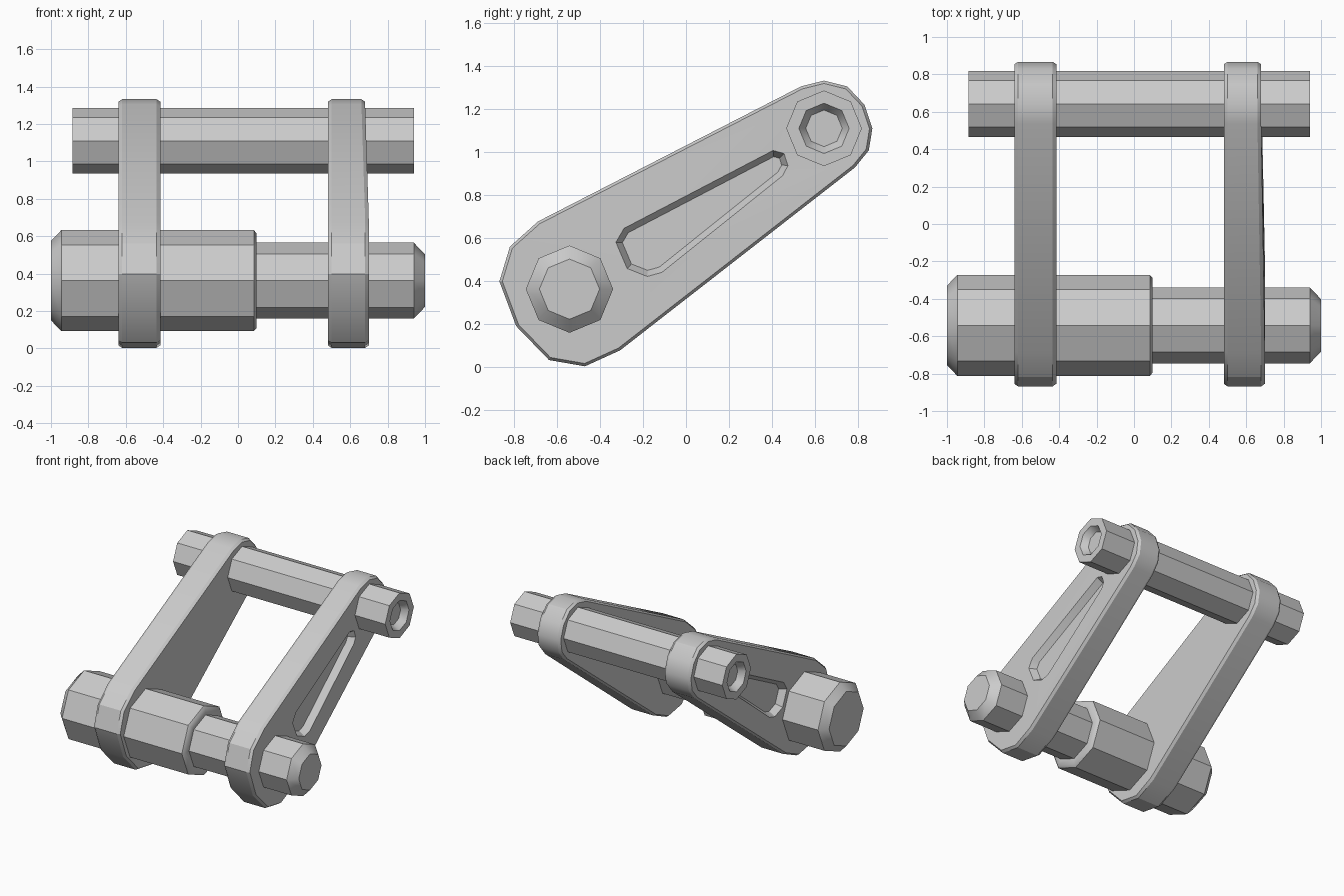
import bpy, bmesh, math
from mathutils import Vector

if "Cube" in bpy.data.objects:
    bpy.data.objects.remove(bpy.data.objects["Cube"])


def finish(name, bm, smooth_angle):
    bmesh.ops.recalc_face_normals(bm, faces=bm.faces)
    me = bpy.data.meshes.new(name)
    bm.to_mesh(me)
    bm.free()
    me.shade_smooth()
    me.set_sharp_from_angle(angle=math.radians(smooth_angle))
    ob = bpy.data.objects.new(name, me)
    bpy.context.collection.objects.link(ob)
    return ob


def bridge(bm, a, b):
    n = len(a)
    for i in range(n):
        j = (i + 1) % n
        bm.faces.new((a[i], a[j], b[j], b[i]))


def lathe_x(name, cy, cz, profile, sides=8):
    """Turn an (x, radius) profile about an axis parallel to x."""
    bm = bmesh.new()
    rings = []
    for x, r in profile:
        rings.append([bm.verts.new((x, cy + r * math.cos(2 * math.pi * k / sides),
                                    cz + r * math.sin(2 * math.pi * k / sides)))
                      for k in range(sides)])
    for a, b in zip(rings, rings[1:]):
        bridge(bm, a, b)
    bm.faces.new(rings[0])
    bm.faces.new(rings[-1])
    return finish(name, bm, 44)


def inset(pts, d):
    """Mitred inset of a clockwise (y, z) outline."""
    out = []
    for i, p in enumerate(pts):
        p, a, b = Vector(p), Vector(pts[i - 1]), Vector(pts[(i + 1) % len(pts)])
        e1, e2 = (p - a).normalized(), (b - p).normalized()
        n1, n2 = Vector((e1.y, -e1.x)), Vector((e2.y, -e2.x))
        out.append(p + (n1 + n2) * d / (1 + n1.dot(n2)))
    return out


OUTLINE = [(0.642, 1.332), (0.75, 1.305), (0.83, 1.22), (0.867, 1.11), (0.85, 1.007),
           (0.786, 0.928), (-0.307, 0.077), (-0.47, 0.003), (-0.637, 0.032),
           (-0.79, 0.19), (-0.868, 0.398), (-0.819, 0.56), (-0.688, 0.677), (0.535, 1.305)]
POCKET = [(0.405, 1.007), (0.456, 0.993), (0.474, 0.937), (0.45, 0.89), (-0.112, 0.44),
          (-0.18, 0.421), (-0.274, 0.458), (-0.326, 0.58), (-0.288, 0.645)]


def link_plate(name, inner, outer, taper):
    s = 1 if outer > inner else -1
    bm = bmesh.new()

    def ring(pts, x, thin=0):
        vs = []
        for y, z in pts:
            # the plate gets thinner from the wide end to the narrow end
            u = ((y + 0.545) * 1.185 + (z - 0.36) * 0.75) / 1.402
            t = min(1, max(0, (u - 0.34) / 0.8))
            vs.append(bm.verts.new((x - s * thin * t, y, z)))
        return vs

    # bevelled body
    edge = inset(OUTLINE, 0.013)
    back = ring(edge, inner)
    side_a = ring(OUTLINE, inner + s * 0.02)
    side_b = ring(OUTLINE, outer - s * 0.02, taper)
    front = ring(edge, outer, taper)
    bm.faces.new(back)
    for a, b in ((back, side_a), (side_a, side_b), (side_b, front)):
        bridge(bm, a, b)
    # sunken pocket in the outer face
    rim = ring(POCKET, outer, taper)
    floor = ring(inset(POCKET, 0.027), outer - s * 0.05, taper)
    bridge(bm, rim, floor)
    bm.faces.new(floor)
    # outer face around the pocket
    edges = [bm.edges.get((r[i - 1], r[i])) for r in (front, rim) for i in range(len(r))]
    bmesh.ops.triangle_fill(bm, edges=edges, use_beauty=True)
    return finish(name, bm, 30)


# two link plates
link_plate("left_link_plate", -0.415, -0.64, 0)
link_plate("right_link_plate", 0.48, 0.70, 0.02)

# stepped lower shaft
lathe_x("lower_shaft", -0.542, 0.362,
        [(-1.0, 0.212), (-0.945, 0.27), (0.085, 0.27), (0.10, 0.252), (0.10, 0.203),
         (0.94, 0.203), (1.0, 0.14)])

# upper pin with a recess in both ends
lathe_x("upper_pin", 0.642, 1.11,
        [(-0.835, 0.085), (-0.885, 0.117), (-0.885, 0.176),
         (0.94, 0.176), (0.94, 0.117), (0.89, 0.085)])
